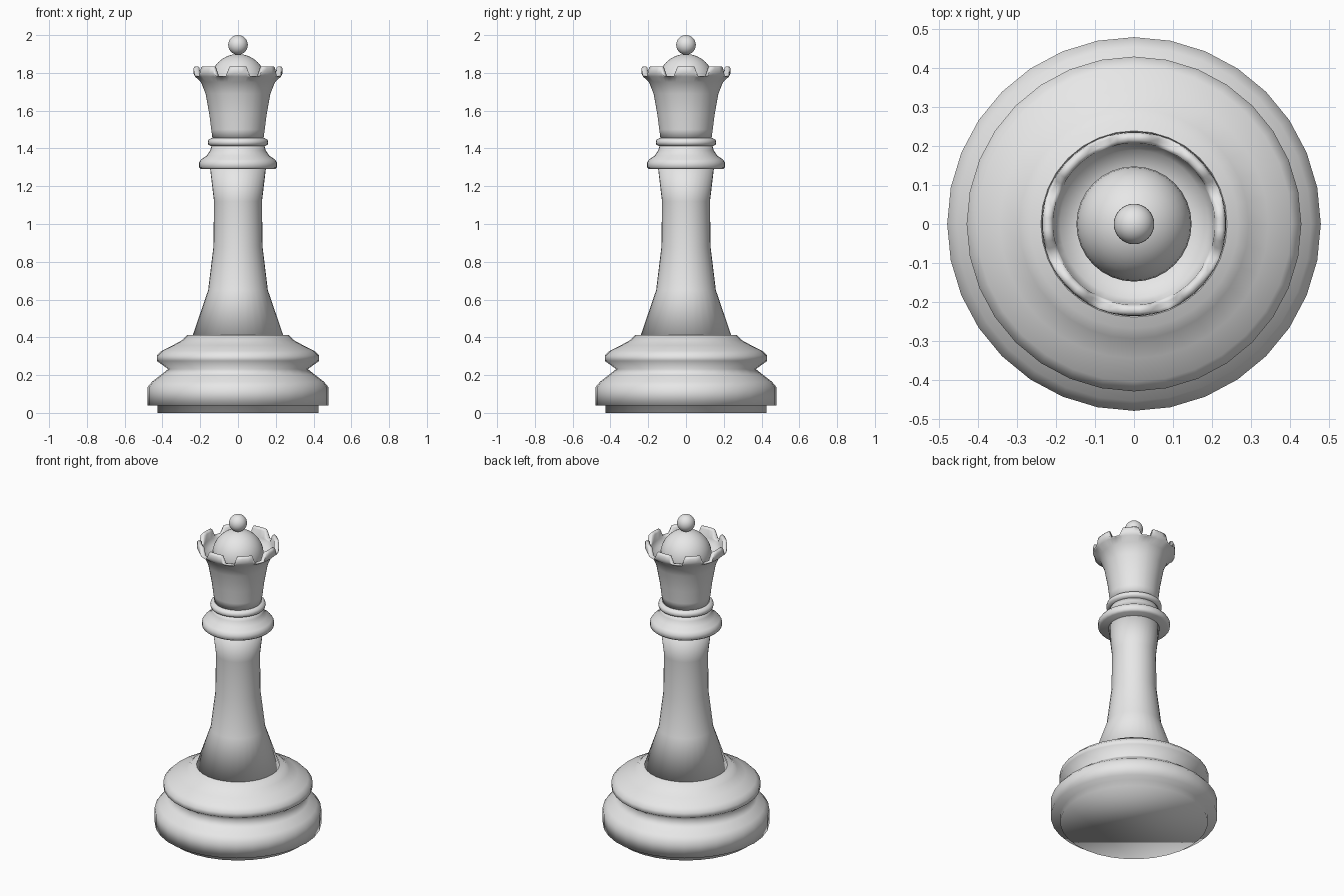
import bpy, bmesh, math

if "Cube" in bpy.data.objects:
    bpy.data.objects.remove(bpy.data.objects["Cube"])

SEG = 32
grey = bpy.data.materials.new("light_grey")
grey.diffuse_color = (0.8, 0.8, 0.8, 1)
grey.use_nodes = True
grey.node_tree.nodes["Principled BSDF"].inputs["Base Color"].default_value = grey.diffuse_color


def finish(name, bm):
    bmesh.ops.recalc_face_normals(bm, faces=bm.faces[:])
    for f in bm.faces:
        f.smooth = True
    me = bpy.data.meshes.new(name)
    bm.to_mesh(me)
    bm.free()
    me.materials.append(grey)
    ob = bpy.data.objects.new(name, me)
    bpy.context.collection.objects.link(ob)
    return ob


def lathe(name, profile, angles=None, height=None):
    """Revolve (radius, z) points; height(angle, z) may change z around the ring."""
    angles = angles or [2 * math.pi * i / SEG for i in range(SEG)]
    height = height or (lambda a, z: z)
    bm = bmesh.new()
    rings = [[bm.verts.new((r * math.cos(a), r * math.sin(a), height(a, z)))
              for a in angles] for r, z in profile]
    n = len(angles)
    for lo, hi in zip(rings, rings[1:]):
        for i in range(n):
            j = (i + 1) % n
            bm.faces.new((lo[i], lo[j], hi[j], hi[i]))
    bm.faces.new(rings[0][::-1])
    bm.faces.new(rings[-1])
    return finish(name, bm)


def ball(name, r, z):
    bm = bmesh.new()
    bmesh.ops.create_uvsphere(bm, u_segments=SEG, v_segments=16, radius=r)
    bmesh.ops.translate(bm, verts=bm.verts[:], vec=(0, 0, z))
    return finish(name, bm)


# stepped foot with two rounded mouldings
lathe("base", [(0.425, 0), (0.425, 0.04), (0.48, 0.04), (0.48, 0.135),
               (0.455, 0.165), (0.41, 0.2), (0.37, 0.232), (0.43, 0.275),
               (0.43, 0.303), (0.405, 0.328), (0.345, 0.358), (0.295, 0.385),
               (0.268, 0.412)])

# flared column
lathe("stem", [(0.24, 0.41), (0.158, 0.65), (0.13, 0.88), (0.127, 1.12),
               (0.148, 1.295)])

# wide collar and thin ring
lathe("collar", [(0.195, 1.29), (0.207, 1.3), (0.207, 1.325), (0.195, 1.342),
                 (0.165, 1.362), (0.147, 1.39), (0.14, 1.415)])
lathe("neck_ring", [(0.14, 1.412), (0.157, 1.42), (0.16, 1.432),
                    (0.157, 1.445), (0.14, 1.455)])

# crown cup: eight notches cut out of the rim
TOP, NOTCH = 1.835, 1.782
steps = [-11.25, -4, 4, 11.25, 16, 22.5, 29]
crown_angles = [math.radians(45 * k + s) for k in range(8) for s in steps]


def rim(a, z):
    off = abs((math.degrees(a) + 22.5) % 45 - 22.5)   # 0 at tooth centre
    notched = off > 12
    return min(z, NOTCH + (z - NOTCH) * 0.05) if notched and z > NOTCH else z


lathe("crown", [(0.135, 1.45), (0.142, 1.5), (0.152, 1.58), (0.172, 1.69),
                (0.197, 1.752), (0.228, 1.78), (0.237, 1.8), (0.235, 1.826),
                (0.228, TOP), (0.216, TOP), (0.208, 1.826), (0.206, 1.78),
                (0.19, 1.75), (0.14, 1.725)], crown_angles, rim)

# dome and finial
ball("dome", 0.148, 1.752)
ball("finial", 0.052, 1.948)
